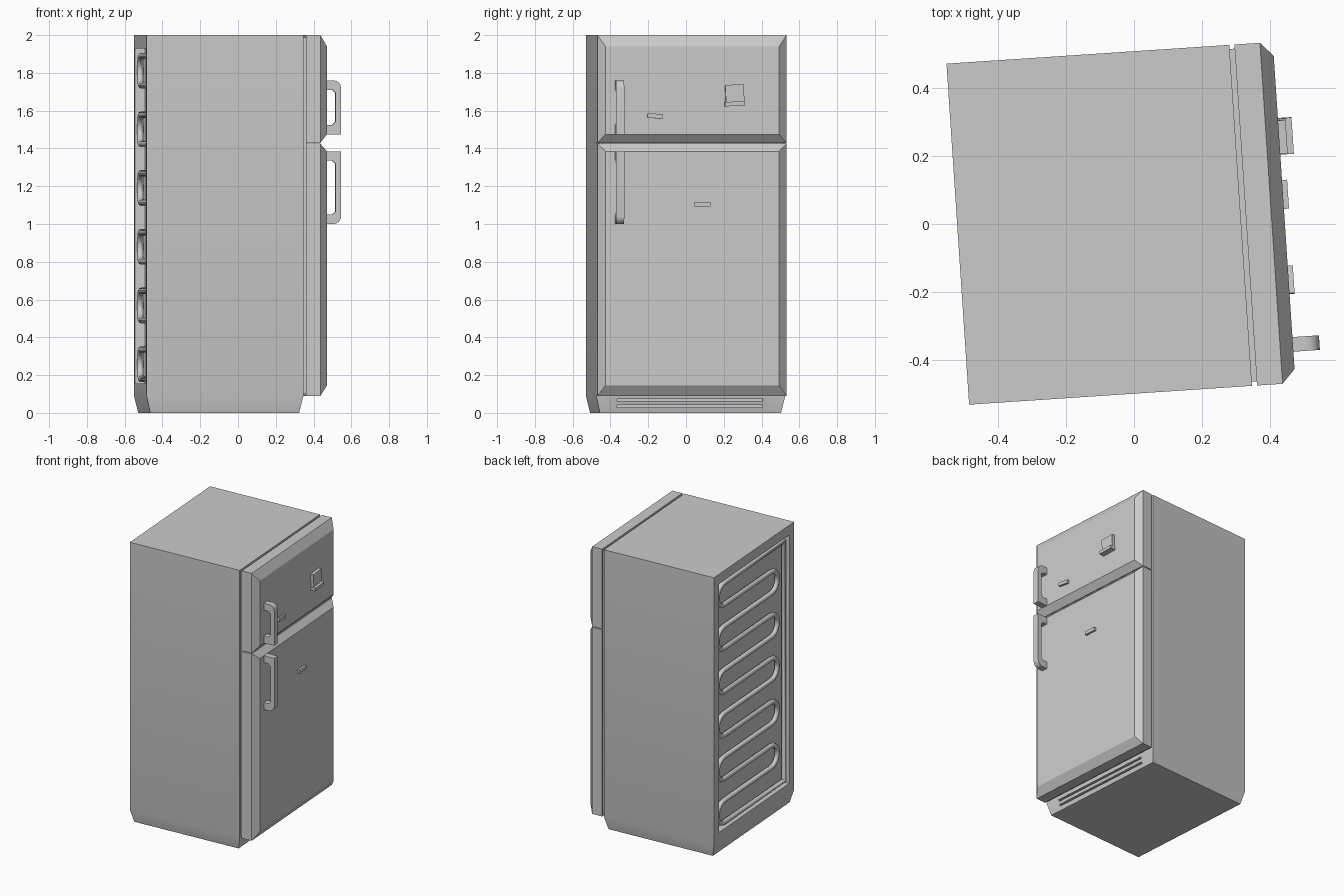
import bpy
import bmesh
import math
from mathutils import Matrix, Vector

if "Cube" in bpy.data.objects:
    bpy.data.objects.remove(bpy.data.objects["Cube"], do_unlink=True)

TURN = math.radians(3.8)      # the whole cabinet stands slightly turned
MID, HALF = 0.0045, 0.5015    # cabinet centre and half width in y
BACK, FRONT = -0.518, 0.314
DOOR_FACE = 0.442

grey = bpy.data.materials.new("light_grey")
grey.use_nodes = True
colour = (0.6, 0.6, 0.6, 1)
grey.diffuse_color = colour
grey.node_tree.nodes["Principled BSDF"].inputs["Base Color"].default_value = colour


def finish(name, bm):
    bmesh.ops.recalc_face_normals(bm, faces=bm.faces)
    mesh = bpy.data.meshes.new(name)
    bm.to_mesh(mesh)
    bm.free()
    mesh.materials.append(grey)
    ob = bpy.data.objects.new(name, mesh)
    bpy.context.collection.objects.link(ob)
    ob.rotation_euler.z = TURN
    return ob


def smooth(ob, angle=30):
    bpy.ops.object.select_all(action="DESELECT")
    ob.select_set(True)
    bpy.context.view_layer.objects.active = ob
    bpy.ops.object.shade_smooth_by_angle(angle=math.radians(angle))


def add_box(bm, lo, hi, tilt=0):
    lo, hi = Vector(lo), Vector(hi)
    place = (Matrix.Translation((lo + hi) / 2) @ Matrix.Rotation(tilt, 4, "X")
             @ Matrix.Diagonal((*(hi - lo), 1)))
    bmesh.ops.create_cube(bm, size=1, matrix=place)


def box(name, lo, hi, tilt=0):
    bm = bmesh.new()
    add_box(bm, lo, hi, tilt)
    return finish(name, bm)


def loft(bm, rings):
    """Skin a list of equally long closed rings and cap both ends."""
    rings = [[bm.verts.new(p) for p in ring] for ring in rings]
    for a, b in zip(rings, rings[1:]):
        for i in range(len(a)):
            j = (i + 1) % len(a)
            bm.faces.new((a[i], a[j], b[j], b[i]))
    bm.faces.new(rings[0])
    bm.faces.new(rings[-1])


# Cabinet with a tapered foot, coil recess and kick slots
def floor_ring(z, inset):
    x0, x1 = BACK + inset, FRONT - inset
    y0, y1 = MID - HALF + inset, MID + HALF - inset
    return [(x0, y0, z), (x1, y0, z), (x1, y1, z), (x0, y1, z)]


bm = bmesh.new()
loft(bm, [floor_ring(0, 0.021), floor_ring(0.09, 0), floor_ring(2, 0)])
cabinet = finish("cabinet", bm)

bm = bmesh.new()
add_box(bm, (BACK - 0.1, MID - 0.44, 0.155), (BACK + 0.055, MID + 0.44, 1.93))
for z in (0.068, 0.035):
    add_box(bm, (FRONT - 0.04, -0.387, z - 0.006), (FRONT + 0.05, 0.387, z + 0.006))
cutter = finish("recess_cutter", bm)
cutter.hide_render = True
cut = cabinet.modifiers.new("recess", "BOOLEAN")
cut.object = cutter
cut.solver = "EXACT"
bpy.ops.object.select_all(action="DESELECT")
cabinet.select_set(True)
bpy.context.view_layer.objects.active = cabinet
bpy.ops.object.modifier_apply(modifier=cut.name)
bpy.data.objects.remove(cutter, do_unlink=True)
smooth(cabinet)

# Door seal set back between cabinet and doors
box("door_seal", (FRONT - 0.01, MID - HALF + 0.012, 0.1),
    (0.335, MID + HALF - 0.012, 1.988))


# Doors with bevelled front rims
def door(name, z0, z1, face0, face1):
    def ring(x, inset, low, high):
        a, b = MID - HALF + inset, MID + HALF - inset
        return [(x, a, low), (x, b, low), (x, b, high), (x, a, high)]
    bm = bmesh.new()
    loft(bm, [ring(0.329, 0, z0, z1), ring(0.404, 0, z0, z1),
              ring(DOOR_FACE, 0.041, face0, face1)])
    finish(name, bm)


door("freezer_door", 1.43, 2.0, 1.475, 1.94)
door("fridge_door", 0.09, 1.425, 0.145, 1.385)


# Handles: bracket profile in x-z, with the far corner rounded
def handle(name, near, far):
    s = 1 if far > near else -1
    foot, outer, inner = DOOR_FACE - 0.005, 0.52, 0.49
    outline = [(foot, near), (outer, near)]
    for i in range(5):
        a = math.radians(90 * i / 4)
        outline.append((outer - 0.04 * (1 - math.cos(a)),
                        far - s * 0.04 * (1 - math.sin(a))))
    lo, hi = near + s * 0.05, far - s * 0.05
    notch = s * 0.015
    outline += [(foot, far), (foot, hi), (inner - 0.015, hi), (inner, hi - notch),
                (inner, lo + notch), (inner - 0.015, lo), (foot, lo)]
    bm = bmesh.new()
    rings = [[(x, y, z) for x, z in outline] for y in (-0.405, -0.362)]
    loft(bm, rings)
    smooth(finish(name, bm))


handle("freezer_handle", 1.475, 1.76)
handle("fridge_handle", 1.385, 1.0)

# Condenser coil: one serpentine tube closed by a riser
curve = bpy.data.curves.new("condenser_coil", "CURVE")
curve.dimensions = "3D"
curve.bevel_depth = 0.017
curve.bevel_resolution = 2
runs = 12
top, bottom = 1.89, 0.18
step = (top - bottom) / (runs - 1)
bend = step / 2
path = [(-0.41, top)]
for i in range(runs - 1):
    side = 1 if i % 2 == 0 else -1
    edge = 0.42 - bend if side > 0 else -0.33 + bend
    middle = top - (i + 0.5) * step
    for k in range(9):
        a = math.pi * k / 8
        path.append((edge + side * bend * math.sin(a), middle + bend * math.cos(a)))
path.append((-0.41, bottom))
spline = curve.splines.new("POLY")
spline.points.add(len(path) - 1)
for point, (y, z) in zip(spline.points, path):
    point.co = (BACK + 0.027, y, z, 1)
spline.use_cyclic_u = True
curve.materials.append(grey)
coil = bpy.data.objects.new("condenser_coil", curve)
bpy.context.collection.objects.link(coil)
coil.rotation_euler.z = TURN
bpy.ops.object.select_all(action="DESELECT")
coil.select_set(True)
bpy.context.view_layer.objects.active = coil
bpy.ops.object.convert(target="MESH")
smooth(bpy.context.object, 50)

# Magnets on the doors
box("note_pad", (DOOR_FACE - 0.01, 0.18, 1.625), (DOOR_FACE + 0.022, 0.278, 1.738), 0.05)
box("note_pad_clip", (DOOR_FACE - 0.01, 0.175, 1.625), (DOOR_FACE + 0.04, 0.282, 1.648), 0.05)
box("freezer_magnet", (DOOR_FACE - 0.005, -0.235, 1.56), (DOOR_FACE + 0.015, -0.153, 1.584), -0.12)
box("fridge_magnet", (DOOR_FACE - 0.005, 0.015, 1.092), (DOOR_FACE + 0.015, 0.1, 1.117))
